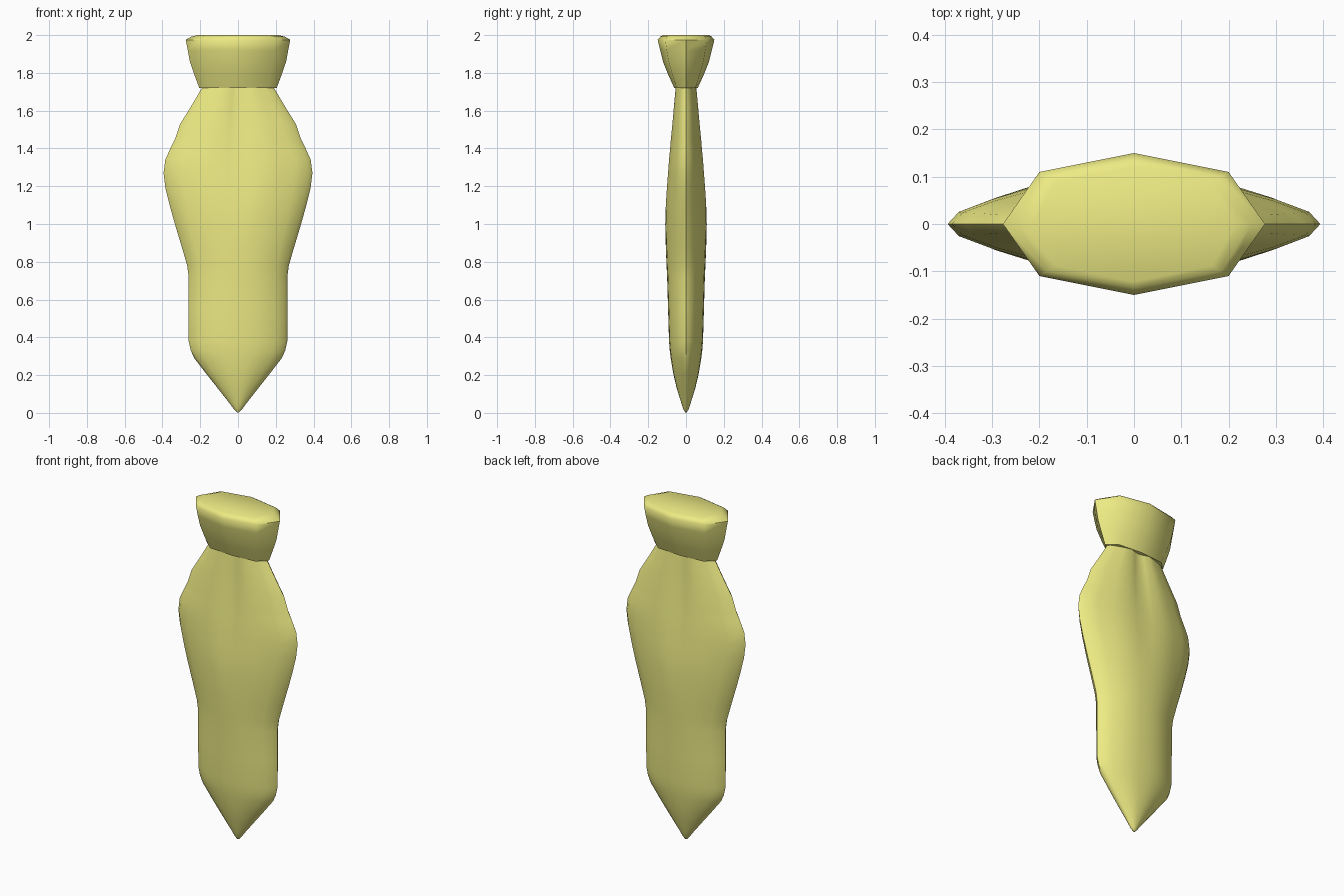
import bpy, bmesh

if "Cube" in bpy.data.objects:
    bpy.data.objects.remove(bpy.data.objects["Cube"])

mat = bpy.data.materials.new("pale_yellow")
mat.diffuse_color = (0.85, 0.83, 0.23, 1)
mat.use_nodes = True
mat.node_tree.nodes["Principled BSDF"].inputs["Base Color"].default_value = mat.diffuse_color


def ring_from_quarter(quarter):
    """Mirror a quarter outline (from +x edge to +y centre) to a closed ring."""
    half = quarter + [(-x, y) for x, y in reversed(quarter[:-1])]
    return half + [(x, -y) for x, y in reversed(half[1:-1])]


def loft(name, rings, angle):
    """Skin a list of (z, outline) rings and cap both ends."""
    bm = bmesh.new()
    loops = [[bm.verts.new((x, y, z)) for x, y in ring] for z, ring in rings]
    n = len(loops[0])
    for a, b in zip(loops, loops[1:]):
        for i in range(n):
            j = (i + 1) % n
            bm.faces.new((a[i], a[j], b[j], b[i]))
    bm.faces.new(loops[0][::-1])
    bm.faces.new(loops[-1])
    bmesh.ops.recalc_face_normals(bm, faces=bm.faces)
    me = bpy.data.meshes.new(name)
    bm.to_mesh(me)
    bm.free()
    me.materials.append(mat)
    ob = bpy.data.objects.new(name, me)
    bpy.context.collection.objects.link(ob)
    bpy.ops.object.select_all(action='DESELECT')
    ob.select_set(True)
    bpy.context.view_layer.objects.active = ob
    bpy.ops.object.shade_smooth_by_angle(angle=angle)
    return ob


# Body: z, half width, half depth, depth of the centre groove
profile = [
    (0.003, 0.006, 0.004, 0), (0.02, 0.022, 0.014, 0), (0.05, 0.044, 0.024, 0),
    (0.13, 0.107, 0.049, 0), (0.21, 0.17, 0.068, 0), (0.29, 0.232, 0.081, 0),
    (0.33, 0.25, 0.086, 0), (0.38, 0.261, 0.09, 0), (0.55, 0.261, 0.095, 0),
    (0.72, 0.261, 0.1, 0), (0.78, 0.269, 0.103, 0), (0.88, 0.298, 0.107, 0),
    (1.0, 0.334, 0.11, 0), (1.1, 0.362, 0.107, 0.001), (1.19, 0.384, 0.101, 0.003),
    (1.27, 0.394, 0.095, 0.006), (1.34, 0.385, 0.09, 0.009), (1.4, 0.358, 0.084, 0.012),
    (1.45, 0.333, 0.08, 0.014), (1.53, 0.306, 0.072, 0.016), (1.62, 0.25, 0.064, 0.017),
    (1.73, 0.185, 0.054, 0.017)]


def body_ring(w, d, groove):
    shape = [(1, 0), (0.94, 0.27), (0.76, 0.55), (0.55, 0.8), (0.32, 0.95), (0.14, 0.99)]
    quarter = [(w * x, d * y) for x, y in shape]
    quarter[-1] = (quarter[-1][0], quarter[-1][1] - groove * 0.6)
    if groove:
        quarter[-2] = (quarter[-2][0], d)
    return ring_from_quarter(quarter + [(0, d - groove)])


loft("body", [(z, body_ring(w, d, g)) for z, w, d, g in profile], 1.0)

# Flared eight-sided collar at the top
collar = [
    (1.72, 0.205, 0.15, 0.05, 0.062), (1.79, 0.231, 0.17, 0.072, 0.094),
    (1.86, 0.255, 0.186, 0.092, 0.122), (1.92, 0.266, 0.194, 0.102, 0.137),
    (1.975, 0.277, 0.2, 0.11, 0.15), (1.992, 0.247, 0.184, 0.1, 0.136),
    (2.0, 0.215, 0.165, 0.089, 0.122)]
loft("collar", [(z, ring_from_quarter([(w, 0), (cx, cy), (0, d)]))
                for z, w, cx, cy, d in collar], 1.0)
